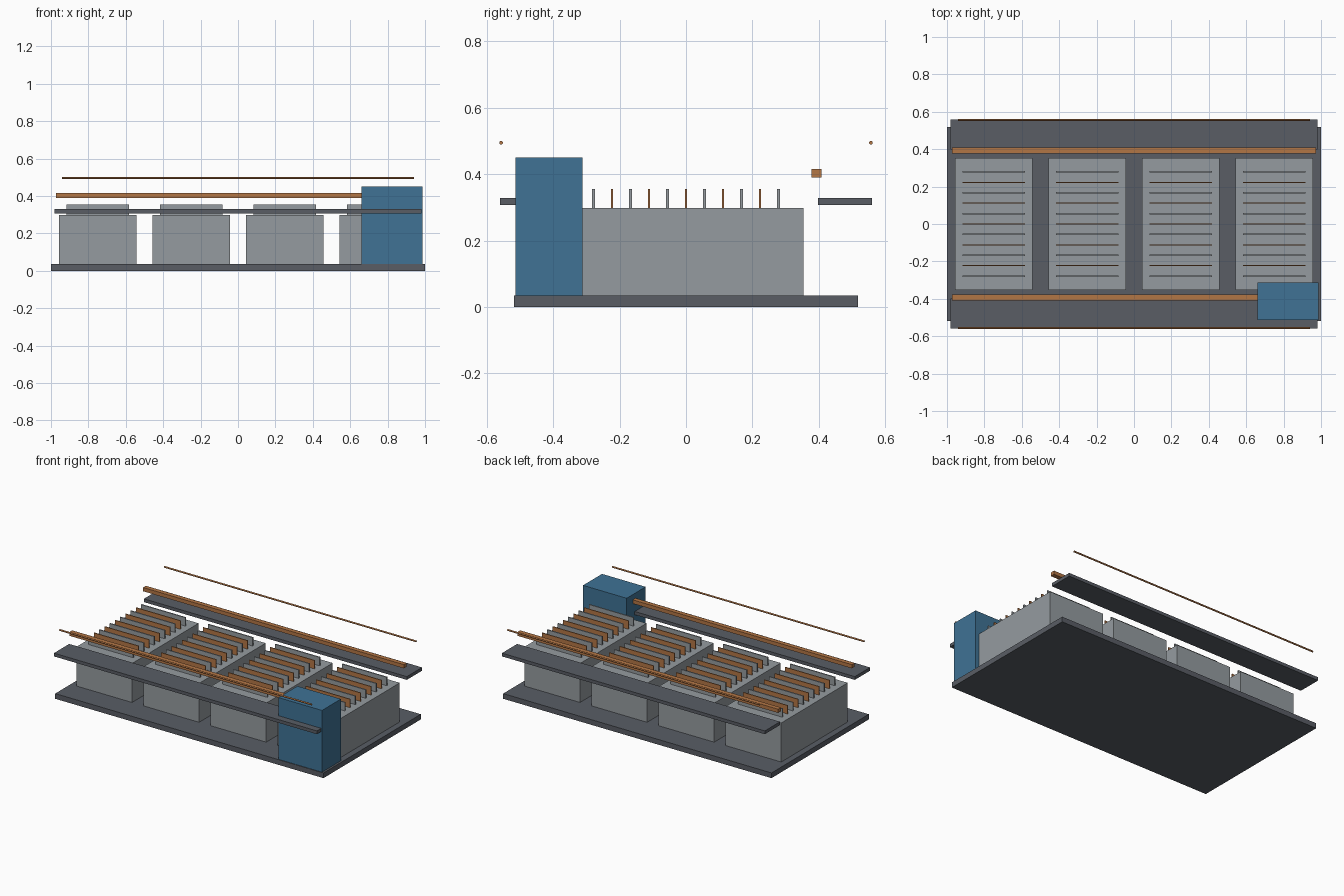
import bpy
import math

if "Cube" in bpy.data.objects:
    bpy.data.objects.remove(bpy.data.objects["Cube"])


def material(name, rgb):
    m = bpy.data.materials.new(name)
    m.diffuse_color = (*rgb, 1)
    m.use_nodes = True
    m.node_tree.nodes["Principled BSDF"].inputs["Base Color"].default_value = m.diffuse_color
    return m


DARK = material("dark_steel", (0.10, 0.11, 0.13))
GREY = material("grey_metal", (0.30, 0.33, 0.35))
COPPER = material("copper", (0.45, 0.18, 0.06))
BLUE = material("blue_paint", (0.05, 0.17, 0.30))


def box(name, x, y, z, mat):
    """Box from (min, max) ranges on each axis."""
    bpy.ops.mesh.primitive_cube_add(
        size=1, location=[(r[0] + r[1]) / 2 for r in (x, y, z)])
    ob = bpy.context.object
    ob.name = name
    ob.scale = [r[1] - r[0] for r in (x, y, z)]
    bpy.ops.object.transform_apply(location=False, rotation=False, scale=True)
    ob.data.materials.append(mat)
    return ob


# Floor slab
box("base_slab", (-1, 1), (-0.518, 0.518), (0, 0.035), DARK)

# Four tanks, each with a row of alternating grey and copper plates
for t in range(4):
    cx = -0.75 + 0.5 * t
    box(f"tank_{t + 1}", (cx - 0.208, cx + 0.208), (-0.354, 0.354),
        (0.035, 0.298), GREY)
    for i in range(11):
        y = (i - 5) * 0.0557
        copper = i % 2 == 1
        h = 0.003 if copper else 0.004
        kind = "cathode" if copper else "anode"
        box(f"{kind}_plate_{t + 1}_{i + 1}", (cx - 0.166, cx + 0.166),
            (y - h, y + h), (0.29, 0.355), COPPER if copper else GREY)

# Walkway, busbar and overhead rod on both long sides
for side, s in (("front", -1), ("back", 1)):
    def span(a, b):
        return sorted((s * a, s * b))
    box(f"{side}_walkway", (-0.98, 0.98), span(0.398, 0.56),
        (0.307, 0.329), DARK)
    box(f"{side}_busbar", (-0.972, 0.972), span(0.378, 0.408),
        (0.39, 0.415), COPPER)
    bpy.ops.mesh.primitive_cylinder_add(
        vertices=12, radius=0.0055, depth=1.88,
        location=(0, s * 0.557, 0.495), rotation=(0, math.pi / 2, 0))
    rod = bpy.context.object
    rod.name = f"{side}_handrail"
    rod.data.materials.append(COPPER)
    bpy.ops.object.shade_smooth_by_angle()

# Control cabinet at the front right corner
box("control_cabinet", (0.661, 0.986), (-0.514, -0.312), (0.035, 0.451), BLUE)
